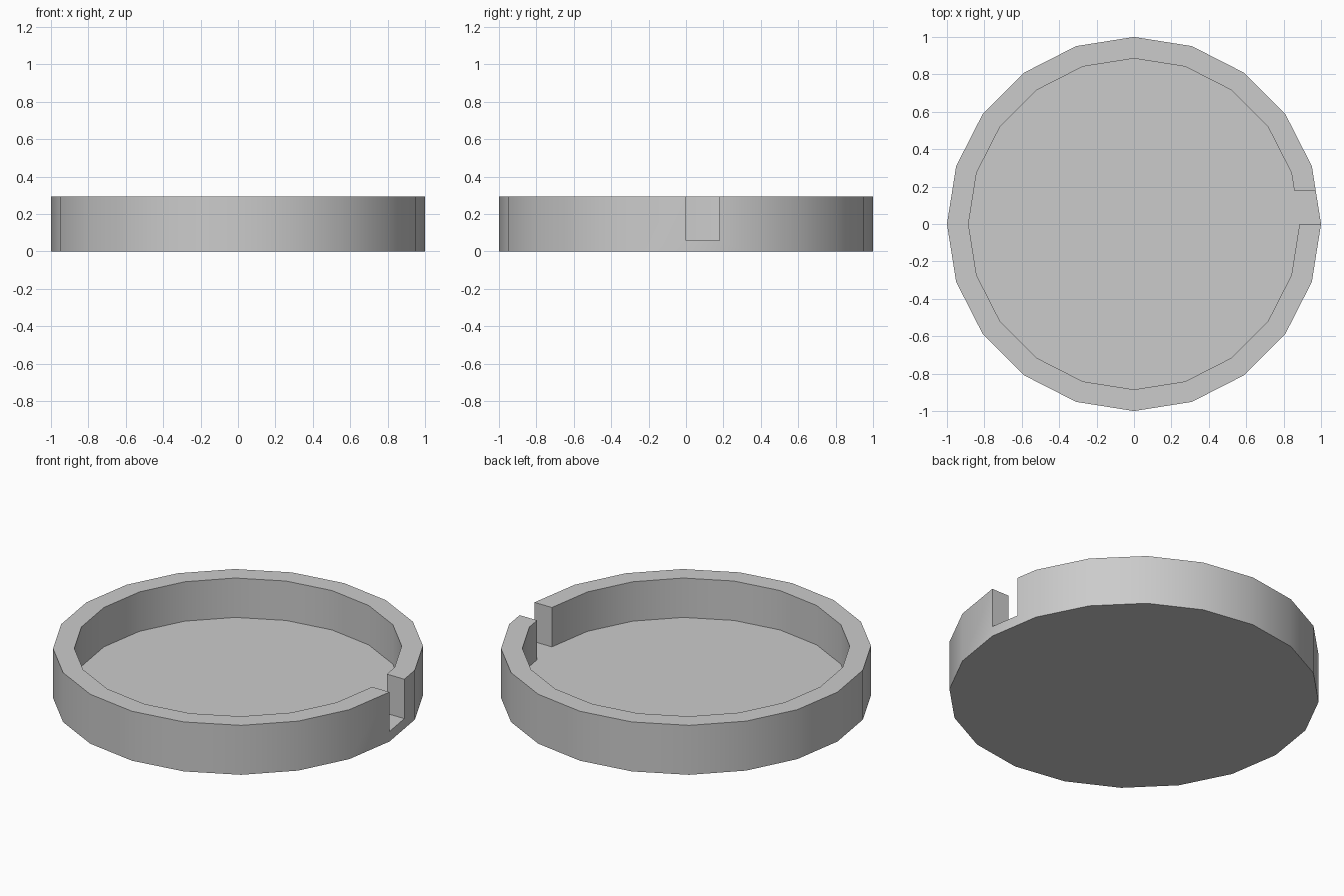
import bpy, bmesh
from math import sin, cos, tau, radians

SIDES = 20
OUTER, INNER = 1.0, 0.885
HEIGHT, FLOOR = 0.295, 0.06
SLOT = 0.18

default = bpy.data.objects.get("Cube")
if default:
    bpy.data.objects.remove(default, do_unlink=True)

grey = bpy.data.materials.new("light_grey")
grey.use_nodes = True
colour = (0.6, 0.6, 0.6, 1)
grey.diffuse_color = colour
grey.node_tree.nodes["Principled BSDF"].inputs["Base Color"].default_value = colour


def ring(radius):
    return [(radius * cos(tau * i / SIDES), radius * sin(tau * i / SIDES))
            for i in range(SIDES)]


def prism(name, outline, bottom, top):
    """Extrude a flat outline upwards into a closed solid."""
    bm = bmesh.new()
    base = bm.faces.new([bm.verts.new((x, y, bottom)) for x, y in outline])
    side = bmesh.ops.extrude_face_region(bm, geom=[base], use_keep_orig=True)
    moved = [v for v in side["geom"] if isinstance(v, bmesh.types.BMVert)]
    bmesh.ops.translate(bm, verts=moved, vec=(0, 0, top - bottom))
    bmesh.ops.recalc_face_normals(bm, faces=bm.faces)
    mesh = bpy.data.meshes.new(name)
    bm.to_mesh(mesh)
    bm.free()
    mesh.materials.append(grey)
    obj = bpy.data.objects.new(name, mesh)
    bpy.context.collection.objects.link(obj)
    return obj


# Solid faceted disc
tray = prism("round_tray", ring(OUTER), 0, HEIGHT)

# Cutter: the inner well joined to the slot through the wall on the left side
well = ring(INNER)
(x0, y0), (x1, y1) = well[:2]
slot_x = x0 + (x1 - x0) * SLOT / y1
outline = [(x0, 0), (1.2, 0), (1.2, SLOT), (slot_x, SLOT)] + well[1:]
cutter = prism("well_cutter", outline, FLOOR, HEIGHT + 0.2)
cutter.hide_render = True

cut = tray.modifiers.new("well", 'BOOLEAN')
cut.operation = 'DIFFERENCE'
cut.solver = 'EXACT'
cut.object = cutter

bpy.ops.object.select_all(action='DESELECT')
tray.select_set(True)
bpy.context.view_layer.objects.active = tray
bpy.ops.object.modifier_apply(modifier=cut.name)
bpy.data.objects.remove(cutter, do_unlink=True)

# Rounded walls with crisp rims
bpy.ops.object.shade_smooth_by_angle(angle=radians(30))
